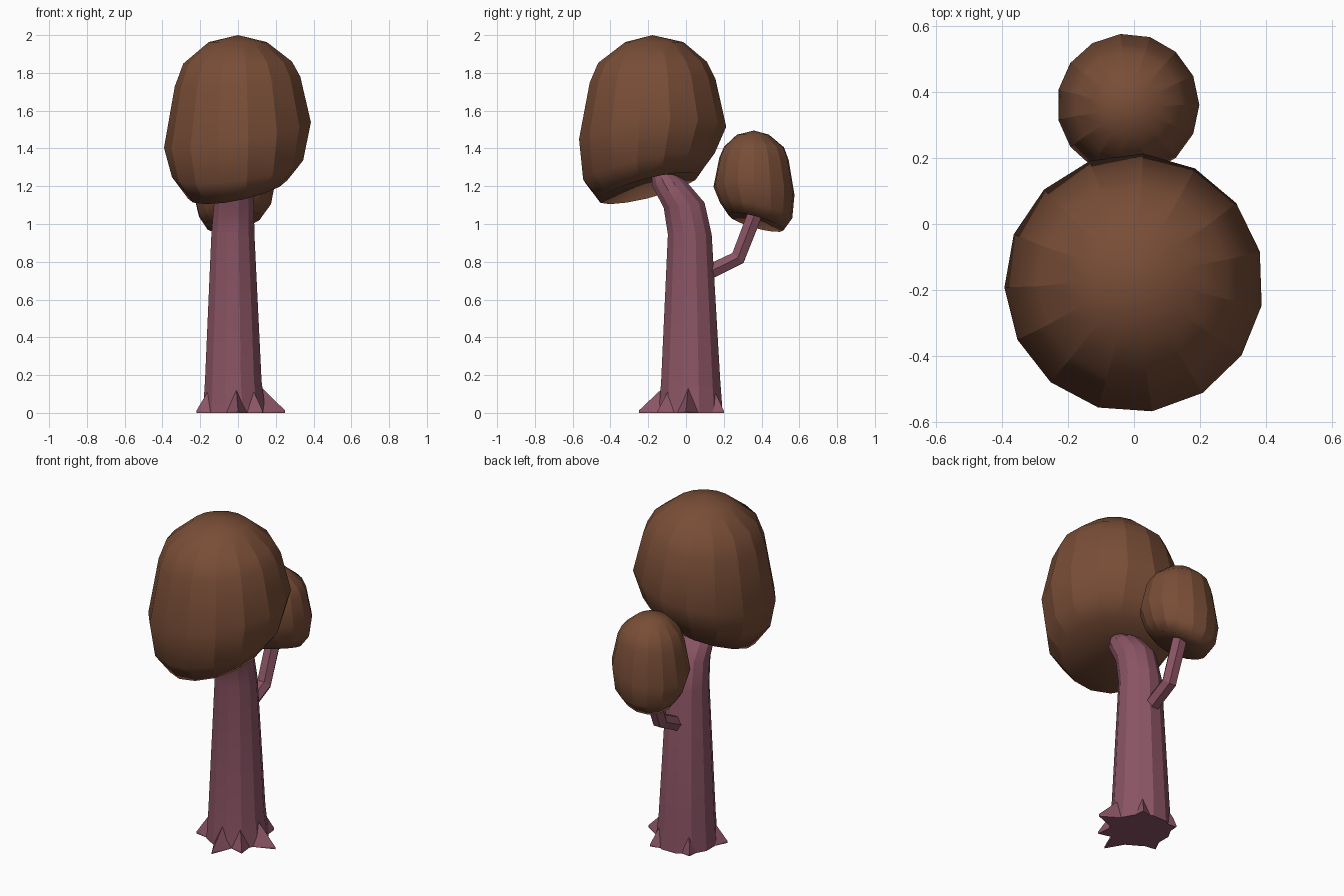
import bpy, bmesh, math
from mathutils import Vector

if "Cube" in bpy.data.objects:
    bpy.data.objects.remove(bpy.data.objects["Cube"])


def material(name, rgb):
    m = bpy.data.materials.new(name)
    m.diffuse_color = (*rgb, 1)
    m.use_nodes = True
    m.node_tree.nodes["Principled BSDF"].inputs["Base Color"].default_value = m.diffuse_color
    return m


bark = material("bark", (0.26, 0.09, 0.13))
leaf = material("foliage", (0.19, 0.075, 0.038))


def finish(bm, name, mat):
    bmesh.ops.recalc_face_normals(bm, faces=bm.faces[:])
    me = bpy.data.meshes.new(name)
    bm.to_mesh(me)
    bm.free()
    me.materials.append(mat)
    ob = bpy.data.objects.new(name, me)
    bpy.context.collection.objects.link(ob)
    return ob


def loft(name, rings, sides, phase, mat, poles=None):
    """Skin rings (x, y, z, rx, ry, slope_x, slope_y); close with poles or caps."""
    bm = bmesh.new()
    loops = []
    for x, y, z, rx, ry, sx, sy in rings:
        loop = []
        for i in range(sides):
            a = math.radians(phase) + math.tau * i / sides
            dx, dy = rx * math.cos(a), ry * math.sin(a)
            loop.append(bm.verts.new((x + dx, y + dy, z + sx * dx + sy * dy)))
        loops.append(loop)
    for lo, hi in zip(loops, loops[1:]):
        for i in range(sides):
            j = (i + 1) % sides
            bm.faces.new((lo[i], lo[j], hi[j], hi[i]))
    for k, loop in enumerate((loops[0], loops[-1])):
        if poles:
            p = bm.verts.new(poles[k])
            for i in range(sides):
                bm.faces.new((loop[i], loop[(i + 1) % sides], p))
        else:
            bm.faces.new(loop)
    # smooth up the profile, crisp vertical creases
    for f in bm.faces:
        f.smooth = len(f.verts) < 5
    for lo, hi in zip(loops, loops[1:]):
        for a, b in zip(lo, hi):
            bm.edges.get((a, b)).smooth = False
    return finish(bm, name, mat)


# Foliage profile, relative to crown centre: y shift, z, radius, slope x, slope y
CROWN = [(-0.02, -0.285, 0.265, 0.20, 0.25),
         (-0.02, -0.175, 0.350, 0.14, 0.20),
         (0.00, 0.000, 0.392, 0.18, 0.09),
         (0.00, 0.280, 0.335, 0.08, 0.03),
         (0.00, 0.380, 0.290, 0.02, 0.01),
         (0.01, 0.488, 0.155, 0.00, 0.00)]


def crown(name, c, s, h, flip, phase):
    t = h / s
    rings = [(c[0], c[1] + flip * s * dy, c[2] + h * z, s * r, s * r,
              sx * t, sy * t * flip) for dy, z, r, sx, sy in CROWN]
    loft(name, rings, 15, phase, leaf,
         [(c[0] + 0.02 * s, c[1], c[2] - 0.215 * h), (c[0], c[1], c[2] + 0.525 * h)])


crown("large_crown", (0, -0.178, 1.475), 1.0, 1.0, 1, 14)
crown("small_crown", (-0.018, 0.36, 1.18), 0.55, 0.6, -1, 0)

# Trunk, leaning forward at the top
loft("trunk", [(-0.02, 0.025, 0.00, 0.172, 0.175, 0, 0),
               (-0.025, 0.025, 0.17, 0.155, 0.162, 0, 0),
               (-0.027, 0.020, 0.945, 0.118, 0.120, 0, 0),
               (-0.022, -0.010, 1.10, 0.110, 0.112, 0, 0.12),
               (-0.020, -0.090, 1.215, 0.100, 0.092, 0, 0.15),
               (-0.020, -0.120, 1.262, 0.070, 0.065, 0, 0)], 12, 15, bark)

# Root flares around the foot
for n, (tx, ty) in enumerate([(0.25, 0.0), (0.10, 0.20), (-0.15, 0.18),
                              (-0.22, -0.08), (0.0, -0.25), (0.13, -0.15)]):
    foot = Vector((-0.02, 0.025, 0))
    tip = Vector((tx, ty, 0))
    d = (tip - foot).normalized()
    side = Vector((-d.y, d.x, 0))
    bm = bmesh.new()
    up = Vector((0, 0, 1))
    for p in (foot + d * 0.14 + up * 0.14, foot + d * 0.13 + side * 0.07,
              foot + d * 0.13 - side * 0.07, foot + d * 0.185 + up * 0.06,
              tip + up * 0.012, tip):
        bm.verts.new(p)
    hull = bmesh.ops.convex_hull(bm, input=bm.verts[:])
    finish(bm, f"root_{n + 1}", bark)

# Bent side branch holding the small crown
cu = bpy.data.curves.new("branch", "CURVE")
cu.dimensions = "3D"
cu.bevel_depth = 0.045
cu.bevel_resolution = 1
cu.use_fill_caps = True
sp = cu.splines.new("POLY")
path = [(-0.025, 0.07, 0.72), (-0.02, 0.275, 0.82), (-0.018, 0.38, 1.09)]
sp.points.add(len(path) - 1)
for pt, co in zip(sp.points, path):
    pt.co = (*co, 1)
sp.use_smooth = False
cu.materials.append(bark)
bpy.context.collection.objects.link(bpy.data.objects.new("branch", cu))
